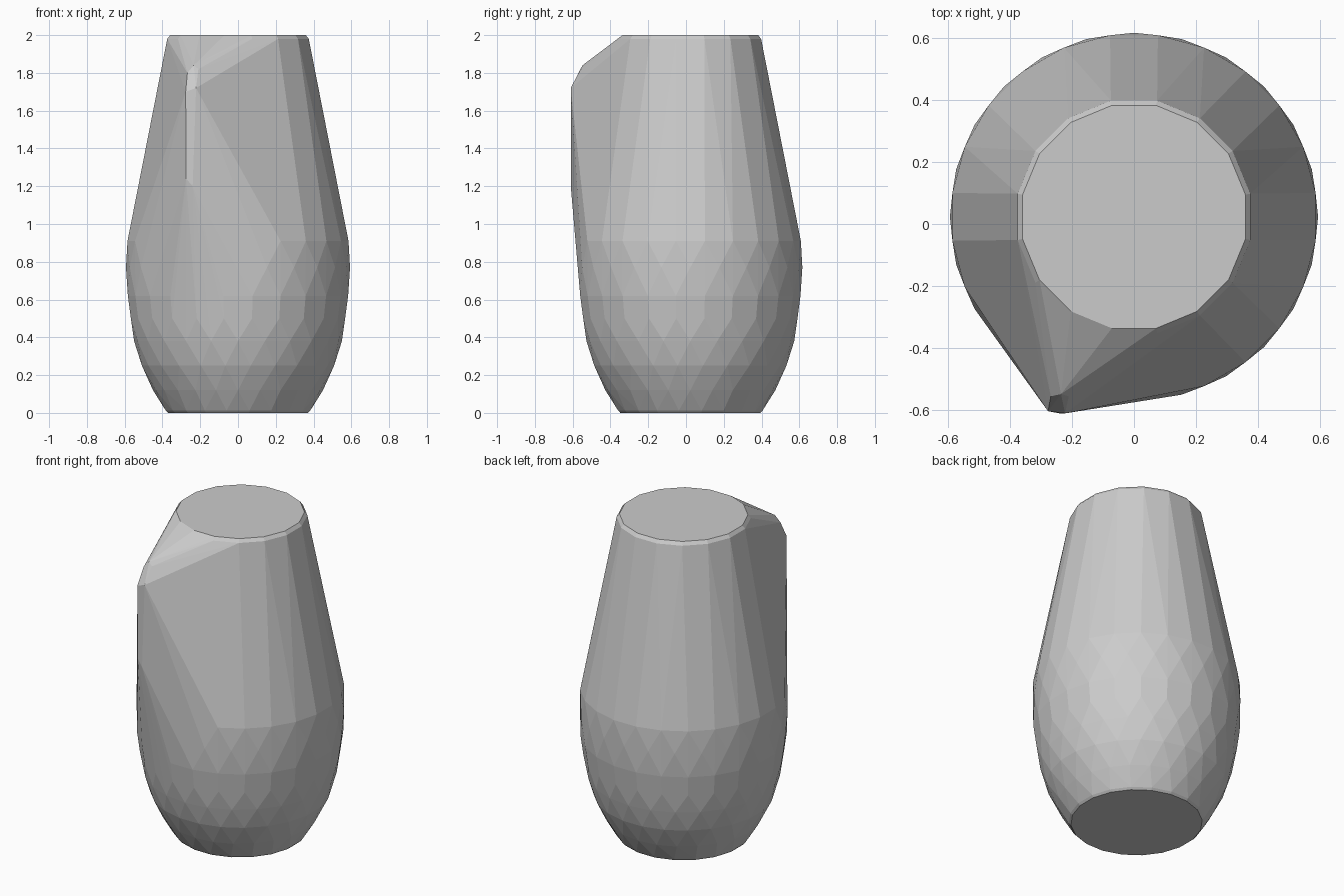
import bpy, bmesh, math

if "Cube" in bpy.data.objects:
    bpy.data.objects.remove(bpy.data.objects["Cube"])

CY = 0.023  # body axis sits slightly behind centre

# rings: z, radius, sides, stagger (fraction of one step)
RINGS = [
    (0.00, 0.375, 20, 0.5), (0.012, 0.387, 20, 0.5),
    (0.12, 0.450, 24, 0.0), (0.25, 0.513, 24, 0.5),
    (0.38, 0.550, 24, 0.0), (0.50, 0.572, 24, 0.5),
    (0.62, 0.588, 24, 0.5), (0.77, 0.593, 24, 0.0),
    (0.91, 0.590, 24, 0.5),
    (1.98, 0.382, 16, 0.5), (2.00, 0.366, 16, 0.5),
]

# pouring lip at the front left
SPOUT = [
    (-0.277, -0.603, 1.70), (-0.222, -0.610, 1.72),
    (-0.275, -0.603, 1.24), (-0.240, -0.610, 1.20),
    (-0.268, -0.555, 1.80), (-0.210, -0.555, 1.82), (-0.235, -0.548, 1.84),
]

bm = bmesh.new()
for z, r, n, shift in RINGS:
    for i in range(n):
        a = (i + shift) * math.tau / n
        bm.verts.new((r * math.cos(a), CY + r * math.sin(a), z))
for p in SPOUT:
    bm.verts.new(p)

# skin the body and lip as one faceted convex shell
bmesh.ops.convex_hull(bm, input=bm.verts[:])
bmesh.ops.delete(bm, geom=[v for v in bm.verts if not v.link_faces], context='VERTS')
bmesh.ops.dissolve_limit(bm, angle_limit=math.radians(1), verts=bm.verts[:], edges=bm.edges[:])
bmesh.ops.recalc_face_normals(bm, faces=bm.faces[:])

mesh = bpy.data.meshes.new("pitcher_body")
bm.to_mesh(mesh)
bm.free()
bpy.context.collection.objects.link(bpy.data.objects.new("pitcher_body", mesh))
